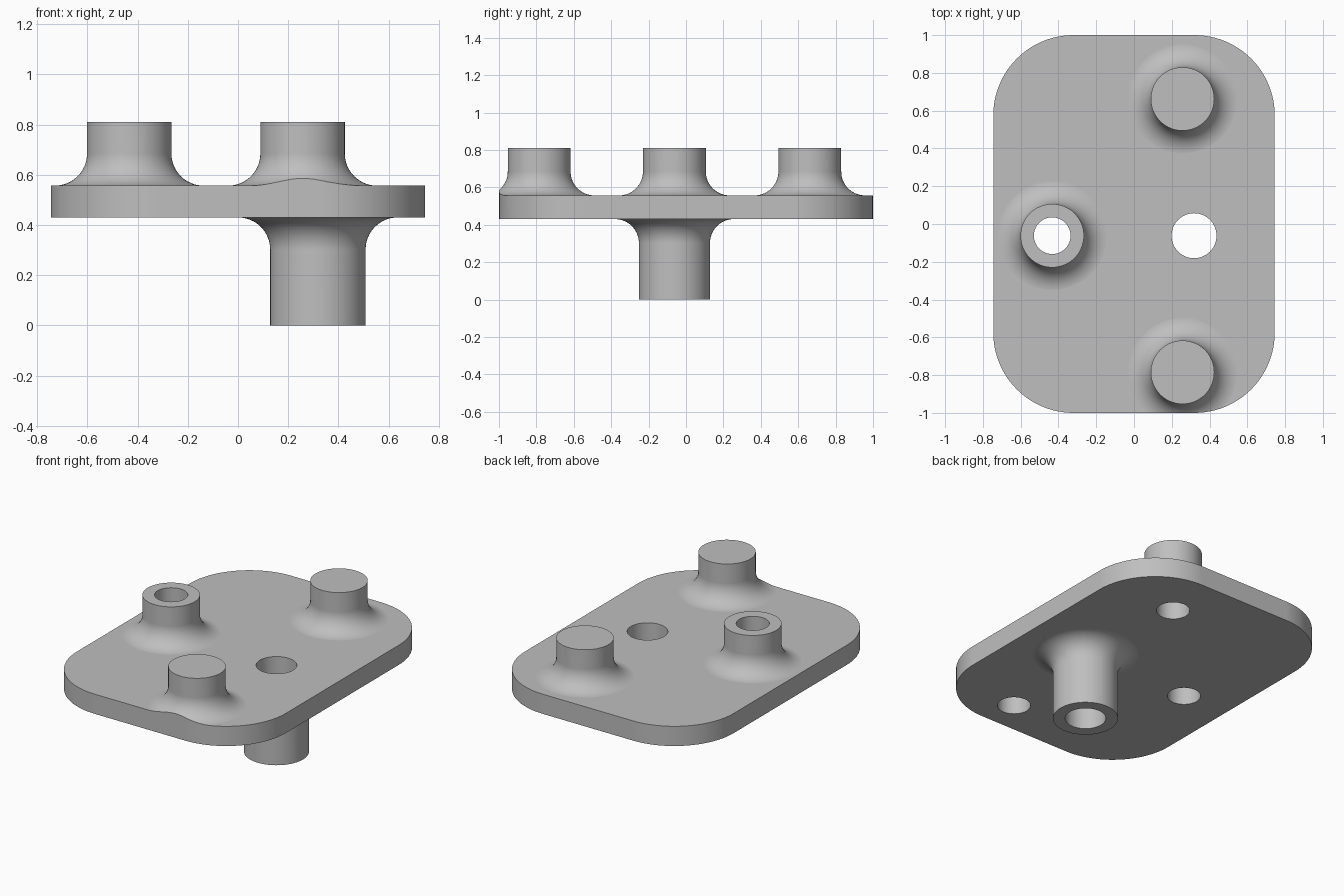
import bpy, bmesh, math
from math import sin, cos, pi
from mathutils import Matrix

default = bpy.data.objects.get("Cube")
if default:
    bpy.data.objects.remove(default, do_unlink=True)

HALF_X, HALF_Y, CORNER = 0.745, 1.0, 0.425
BOTTOM, TOP = 0.43, 0.557
POST_TOP, FILLET = 0.81, 0.128
POSTS = [(-0.433, -0.062), (0.257, 0.662), (0.257, -0.785)]
STEM = (0.318, -0.062)

grey = bpy.data.materials.new("light_grey")
grey.use_nodes = True
colour = (0.52, 0.52, 0.52, 1)
grey.diffuse_color = colour
grey.node_tree.nodes["Principled BSDF"].inputs["Base Color"].default_value = colour


def make_object(name, bm):
    bmesh.ops.recalc_face_normals(bm, faces=bm.faces)
    mesh = bpy.data.meshes.new(name)
    bm.to_mesh(mesh)
    bm.free()
    mesh.materials.append(grey)
    obj = bpy.data.objects.new(name, mesh)
    bpy.context.collection.objects.link(obj)
    return obj


def prism(name, outline, z0, z1):
    bm = bmesh.new()
    face = bm.faces.new([bm.verts.new((x, y, z0)) for x, y in outline])
    ext = bmesh.ops.extrude_face_region(bm, geom=[face], use_keep_orig=True)
    verts = [g for g in ext["geom"] if isinstance(g, bmesh.types.BMVert)]
    bmesh.ops.translate(bm, verts=verts, vec=(0, 0, z1 - z0))
    return make_object(name, bm)


def circle(centre, radius, steps=64):
    return [(centre[0] + radius * cos(2 * pi * i / steps),
             centre[1] + radius * sin(2 * pi * i / steps)) for i in range(steps)]


def boss(name, centre, radius, base, end, steps=64):
    """Round post with a concave fillet flaring into the plate."""
    side = 1 if end > base else -1
    rim = radius + FILLET
    profile = [(0, end), (radius, end)]
    for i in range(17):
        a = pi / 2 * i / 16
        profile.append((rim - FILLET * cos(a),
                        base + side * (FILLET * (1 - sin(a)) - 0.0003)))
    middle = (BOTTOM + TOP) / 2
    profile += [(rim, middle - side * 0.01), (0, middle - side * 0.01)]
    bm = bmesh.new()
    verts = [bm.verts.new((r, 0, z)) for r, z in profile]
    edges = [bm.edges.new(pair) for pair in zip(verts, verts[1:])]
    bmesh.ops.spin(bm, geom=verts + edges, cent=(0, 0, 0), axis=(0, 0, 1),
                   angle=2 * pi, steps=steps)
    bmesh.ops.remove_doubles(bm, verts=bm.verts, dist=1e-5)
    bmesh.ops.transform(bm, verts=bm.verts,
                        matrix=Matrix.Translation((centre[0], centre[1], 0)))
    return make_object(name, bm)


def combine(target, tool, operation):
    mod = target.modifiers.new(operation.lower(), 'BOOLEAN')
    mod.operation, mod.solver, mod.object = operation, 'EXACT', tool
    graph = bpy.context.evaluated_depsgraph_get()
    mesh = bpy.data.meshes.new_from_object(target.evaluated_get(graph))
    target.modifiers.clear()
    target.data = mesh
    bpy.data.objects.remove(tool, do_unlink=True)


# Oversized slab, trimmed to the rounded outline after the posts are joined
w, d = HALF_X + 0.4, HALF_Y + 0.4
plate = prism("mounting_plate", [(-w, -d), (w, -d), (w, d), (-w, d)], BOTTOM, TOP)

# Three upper posts and the lower stem
for centre in POSTS:
    combine(plate, boss("upper_post", centre, 0.168, TOP, POST_TOP), 'UNION')
combine(plate, boss("lower_stem", STEM, 0.19, BOTTOM, 0), 'UNION')

# Rounded rectangular outline
outline = []
for k, (sx, sy) in enumerate([(1, 1), (-1, 1), (-1, -1), (1, -1)]):
    for i in range(25):
        a = pi / 2 * (k + i / 24)
        outline.append((sx * (HALF_X - CORNER) + CORNER * cos(a),
                        sy * (HALF_Y - CORNER) + CORNER * sin(a)))
combine(plate, prism("outline_cutter", outline, -0.5, 1.5), 'INTERSECT')

# Through holes
for centre, radius in [(c, 0.097) for c in POSTS] + [(STEM, 0.119)]:
    combine(plate, prism("hole_cutter", circle(centre, radius), -0.5, 1.5), 'DIFFERENCE')

# Smooth curved walls, crisp rims, flat plate faces
bpy.ops.object.select_all(action='DESELECT')
plate.select_set(True)
bpy.context.view_layer.objects.active = plate
bpy.ops.object.shade_smooth_by_angle(angle=math.radians(30))
normals = plate.modifiers.new("flat_faces", 'WEIGHTED_NORMAL')
normals.keep_sharp = True
